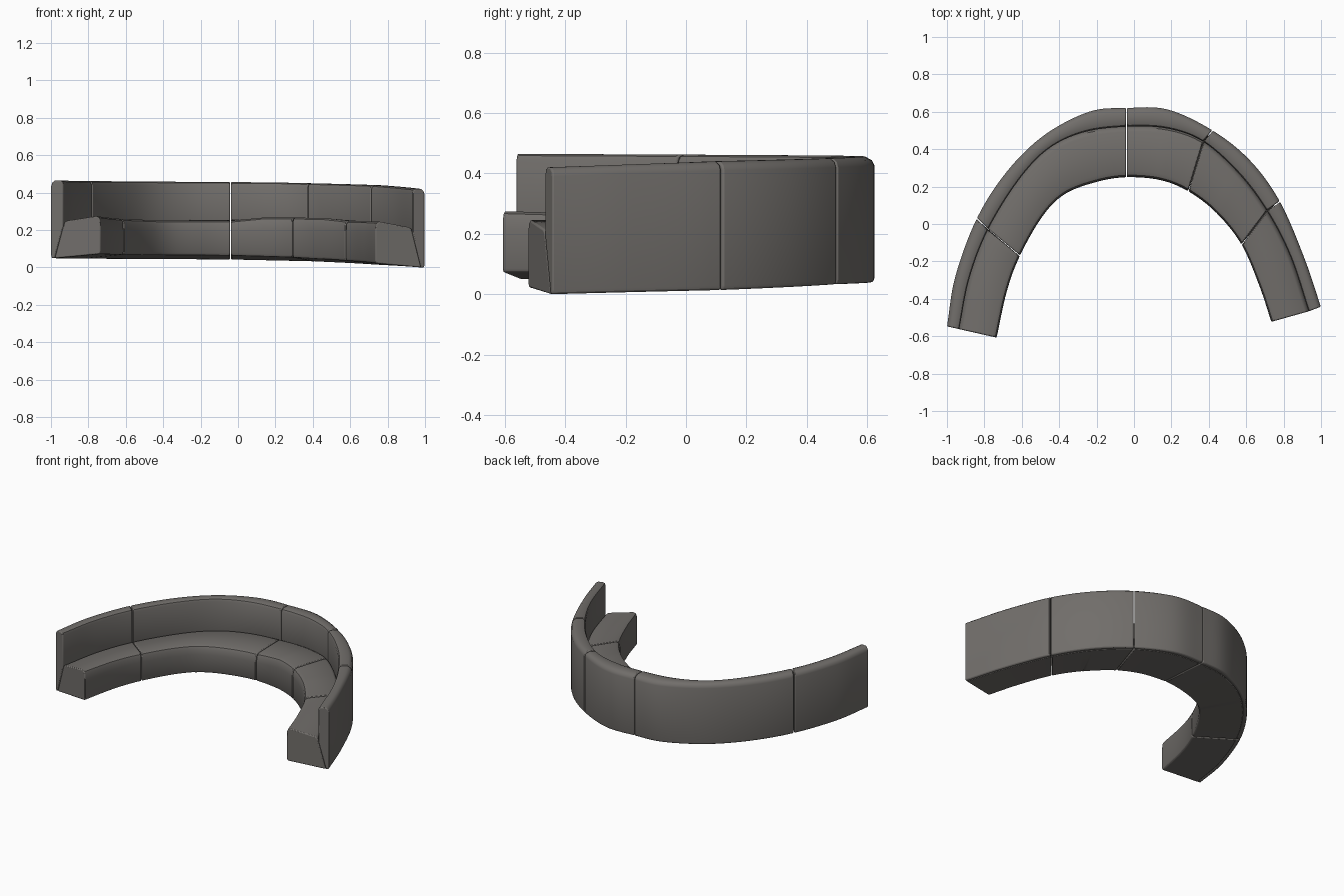
import bpy, bmesh
from mathutils import Vector

if "Cube" in bpy.data.objects:
    bpy.data.objects.remove(bpy.data.objects["Cube"])

mat = bpy.data.materials.new("warm grey fabric")
mat.diffuse_color = (0.165, 0.155, 0.145, 1)
mat.use_nodes = True
mat.node_tree.nodes["Principled BSDF"].inputs["Base Color"].default_value = mat.diffuse_color

# Plan curves, one point per station from the left end to the right end
OUTER = [(-1, -.55), (-.955, -.28), (-.84, .03), (-.68, .28), (-.48, .475), (-.24, .6), (-.04, .62),
         (.18, .612), (.42, .5), (.62, .34), (.78, .12), (.91, -.18), (1, -.445)]
JOINT = [(-.935, -.565), (-.88, -.29), (-.78, -.03), (-.62, .23), (-.46, .4), (-.27, .49), (-.04, .52),
         (.18, .51), (.37, .44), (.56, .27), (.71, .07), (.835, -.17), (.935, -.47)]
INNER = [(-.735, -.61), (-.68, -.36), (-.61, -.17), (-.49, .04), (-.37, .16), (-.2, .225), (-.04, .25),
         (.14, .235), (.29, .175), (.44, .06), (.575, -.11), (.67, -.33), (.735, -.525)]
# Heights as (station, z)
BOTTOM = [(0, .05), (6, .043), (8, .033), (10, .014), (12, 0)]
TOP = [(0, .465), (7, .455), (10, .44), (12, .42)]
SEAT_FRONT = [(0, .275), (2, .26), (4, .25), (6, .25), (7, .268), (9, .265), (10, .25), (12, .245)]
SEAT_BACK = [(0, .25), (4, .25), (6, .255), (8, .265), (10, .245), (12, .215)]


def curve(pts, s):
    """Catmull-Rom point at station s."""
    i = min(int(s), len(pts) - 2)
    t = s - i
    b, c = Vector(pts[i]), Vector(pts[i + 1])
    a = Vector(pts[i - 1]) if i else 2 * b - c
    d = Vector(pts[i + 2]) if i + 2 < len(pts) else 2 * c - b
    return .5 * (2 * b + (c - a) * t + (2 * a - 5 * b + 4 * c - d) * t * t + (3 * b - a - 3 * c + d) * t ** 3)


def height(tab, s):
    for (a, za), (b, zb) in zip(tab, tab[1:]):
        if s <= b:
            return za + (zb - za) * (s - a) / (b - a)
    return tab[-1][1]


def back_section(s):
    o, j = curve(OUTER, s), curve(JOINT, s)
    zb, zt, zs = height(BOTTOM, s), height(TOP, s), height(SEAT_BACK, s)
    prof = [(.3, zb), (.04, zb), (0, zb + .015), (0, zt - .03), (.08, zt - .012), (.3, zt),
            (.75, zt), (.93, zt - .006), (1, zt - .02), (1, zs - .03)]
    return [o.lerp(j, u).to_3d() + Vector((0, 0, z)) for u, z in prof]


def seat_section(s):
    o, j, i = curve(OUTER, s), curve(JOINT, s), curve(INNER, s)
    zb, zf, zs = height(BOTTOM, s), height(SEAT_FRONT, s), height(SEAT_BACK, s)
    low = o.lerp(j, .3)
    prof = [(low, zb), (j.lerp(i, .0), zs - .03), (j.lerp(i, .03), zs - .01), (j.lerp(i, .1), zs),
            (j.lerp(i, .88), zf), (j.lerp(i, .96), zf - .008), (j.lerp(i, .99), zf - .025),
            (i, zf - .06), (i, zb + .035), (j.lerp(i, .97), zb + .022)]
    return [p.to_3d() + Vector((0, 0, z)) for p, z in prof]


def loft(name, section, s0, s1):
    """Sweep a section along the stations, capped at both ends."""
    gap = .01
    n = (s1 - s0) * 8
    bm = bmesh.new()
    rings = []
    for k in range(n + 1):
        s = s0 + gap + (s1 - s0 - 2 * gap) * k / n
        rings.append([bm.verts.new(p) for p in section(s)])
    m = len(rings[0])
    for a, b in zip(rings, rings[1:]):
        for q in range(m):
            r = (q + 1) % m
            bm.faces.new((a[q], a[r], b[r], b[q]))
    bm.faces.new(rings[0])
    bm.faces.new(rings[-1][::-1])
    bmesh.ops.recalc_face_normals(bm, faces=bm.faces)
    me = bpy.data.meshes.new(name)
    bm.to_mesh(me)
    bm.free()
    me.materials.append(mat)
    ob = bpy.data.objects.new(name, me)
    bpy.context.collection.objects.link(ob)
    bpy.ops.object.select_all(action='DESELECT')
    ob.select_set(True)
    bpy.context.view_layer.objects.active = ob
    bpy.ops.object.shade_smooth_by_angle(angle=.7)
    # soft upholstered edges at the seams
    bev = ob.modifiers.new("soft edges", 'BEVEL')
    bev.width, bev.segments, bev.limit_method, bev.angle_limit = .006, 2, 'ANGLE', 1.0


# Five sofa sections, each a seat and a backrest
SEAMS = [0, 2, 6, 8, 10, 12]
for k, (a, b) in enumerate(zip(SEAMS, SEAMS[1:]), 1):
    loft(f"seat_{k}", seat_section, a, b)
    loft(f"backrest_{k}", back_section, a, b)
